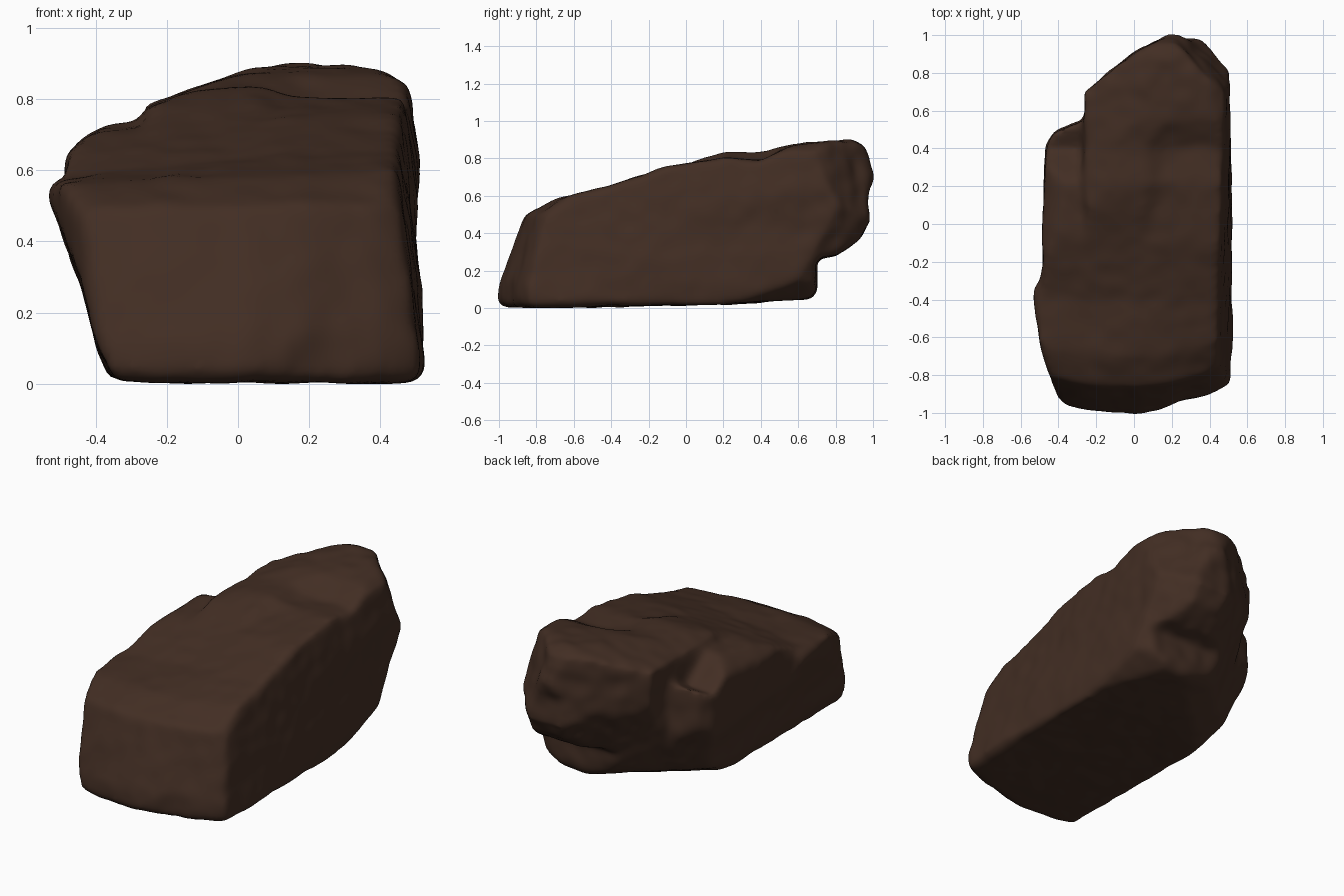
import bpy, bmesh
from mathutils import Vector, noise

cube = bpy.data.objects.get("Cube")
if cube:
    bpy.data.objects.remove(cube, do_unlink=True)

# Outlines of the boulder: front (x, z), side (y, z) and plan (x, y)
FRONT = [(-.35, 0), (.49, 0), (.535, .05), (.5, .42), (.51, .7), (.505, .83), (.41, .885),
         (.15, .9), (0, .87), (-.26, .78), (-.41, .705), (-.48, .65), (-.49, .58),
         (-.535, .54), (-.43, .25), (-.395, .1)]
SIDE = [(-.98, 0), (.2, .02), (.66, .05), (.695, .08), (.7, .26), (.8, .28), (.93, .36),
        (.98, .46), (.97, .6), (1.01, .72), (.96, .87), (.89, .9), (.55, .87), (.4, .83),
        (.22, .845), (-.1, .76), (-.4, .665), (-.7, .6), (-.87, .5), (-1, .13), (-1.01, .04)]
PLAN = [(-.39, -.96), (-.2, -1.02), (.05, -1.02), (.25, -.94), (.46, -.89), (.53, -.84),
        (.51, .2), (.51, .78), (.46, .87), (.39, .97), (.21, 1.015), (0, .91), (-.26, .7),
        (-.26, .55), (-.42, .49), (-.47, .41), (-.48, 0), (-.49, -.29), (-.53, -.34),
        (-.525, -.47), (-.49, -.68)]

# Broken corners: outward normal and the limit along it
CHIPS = {"back_top_chip": ((.69, .66, .28), 1.03),
         "back_left_chip": ((.81, .58, -.3), .715),
         "back_left_bottom_chip": ((.66, .344, -1), .395),
         "back_right_bottom_chip": ((-.325, .39, -1), .15),
         "back_right_chip": ((-.6, .7, -.4), .42),
         "left_face_lean": ((1, -.05, .13), .56)}


def finish(bm, name):
    mesh = bpy.data.meshes.new(name)
    bm.to_mesh(mesh)
    bm.free()
    obj = bpy.data.objects.new(name, mesh)
    bpy.context.collection.objects.link(obj)
    return obj


def prism(name, outline, place, stations):
    """Loft an outline through the given stations along one axis."""
    bm = bmesh.new()
    rings = [[bm.verts.new(place(a, b, t)) for a, b in outline] for t in stations]
    n = len(outline)
    for lo, hi in zip(rings, rings[1:]):
        for i in range(n):
            j = (i + 1) % n
            bm.faces.new((lo[i], lo[j], hi[j], hi[i]))
    bm.faces.new(rings[0][::-1])
    bm.faces.new(rings[-1])
    bmesh.ops.triangulate(bm, faces=bm.faces[:])
    bmesh.ops.recalc_face_normals(bm, faces=bm.faces[:])
    return finish(bm, name)


def chip(name, normal, limit):
    """A large box lying just outside a slanted plane."""
    normal = Vector(normal)
    bm = bmesh.new()
    bmesh.ops.create_cube(bm, size=4)
    obj = finish(bm, name)
    obj.rotation_mode = "QUATERNION"
    obj.rotation_quaternion = normal.to_track_quat("Z", "Y")
    obj.location = normal.normalized() * (limit / normal.length + 2)
    return obj


def swept_side(y, z, x):
    top = z
    if z > .45 and y < .9:
        # The top leans down to one side ahead of the middle
        top -= .14 * max(0, .3 - x) * max(0, 1 - 1.6 * abs(y + .3))
        # A low shelf beside the rear lump
        if x < -.26:
            top -= .8 * max(0, min(y - .1, .8 - y))
        # A shallow hollow ahead of the rear lump
        if x > .1 and .2 < y < .5:
            top -= .04
    # The front face falls back towards both of its edges
    return (x, y + .48 * (x + .06) ** 2 * max(0, -y - .3) / .7, top)


boulder = prism("boulder", SIDE, swept_side, (-.7, -.45, -.28, -.25, 0, .05, .17, .4, .7))
carvers = [(prism("front_cutter", FRONT, lambda x, z, y: (x, y, z), (-1.3, 1.3)), "INTERSECT"),
           (prism("plan_cutter", PLAN, lambda x, y, z: (x, y, z), (-.2, 1.2)), "INTERSECT")]
carvers += [(chip(name, *plane), "DIFFERENCE") for name, plane in CHIPS.items()]

# Carve the block, then weather its edges
for cutter, operation in carvers:
    cutter.hide_render = True
    mod = boulder.modifiers.new("carve", "BOOLEAN")
    mod.operation = operation
    mod.solver = "EXACT"
    mod.object = cutter
remesh = boulder.modifiers.new("remesh", "REMESH")
remesh.mode = "VOXEL"
remesh.voxel_size = .02
smooth = boulder.modifiers.new("weather", "SMOOTH")
smooth.factor = .5
smooth.iterations = 12

bpy.context.view_layer.update()
evaluated = boulder.evaluated_get(bpy.context.evaluated_depsgraph_get())
mesh = bpy.data.meshes.new_from_object(evaluated)
boulder.modifiers.clear()
boulder.data = mesh
for cutter, operation in carvers:
    bpy.data.objects.remove(cutter, do_unlink=True)

# Broad dents and fine lumps, rougher at the broken back end, resting on the ground
normals = [v.normal.copy() for v in mesh.vertices]
for v, normal in zip(mesh.vertices, normals):
    rough = 1 + max(0, min(1, (v.co.y - .5) * 3))
    lump = .008 * noise.noise(v.co * 4) + .005 * noise.noise(v.co * 11 + Vector((3, 7, 1)))
    v.co += normal * lump * rough
    v.co.z = max(v.co.z, 0)
mesh.update()

# Dark brown stone
stone = bpy.data.materials.new("dark_brown_stone")
stone.use_nodes = True
colour = (.055, .027, .017, 1)
stone.diffuse_color = colour
bsdf = next(n for n in stone.node_tree.nodes if n.type == "BSDF_PRINCIPLED")
bsdf.inputs["Base Color"].default_value = colour
bsdf.inputs["Roughness"].default_value = .9
mesh.materials.clear()
mesh.materials.append(stone)
for p in mesh.polygons:
    p.use_smooth = True
    p.material_index = 0
